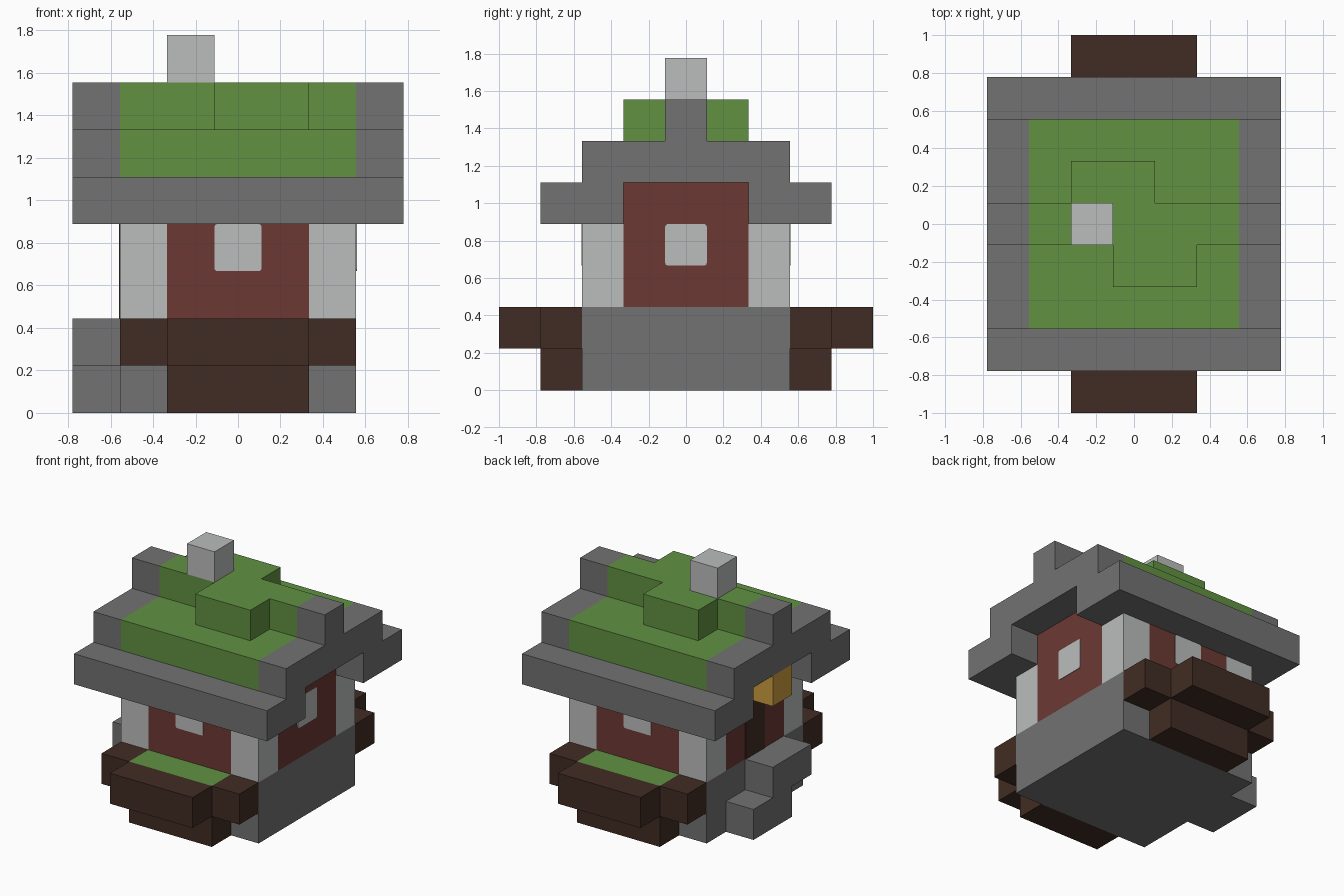
import bpy
import bmesh
from mathutils import Vector

U = 2 / 9  # one block

if "Cube" in bpy.data.objects:
    bpy.data.objects.remove(bpy.data.objects["Cube"], do_unlink=True)


def material(name, rgb):
    linear = [((c / 255 + 0.055) / 1.055) ** 2.4 for c in rgb] + [1]
    mat = bpy.data.materials.new(name)
    mat.use_nodes = True
    mat.diffuse_color = linear
    mat.node_tree.nodes["Principled BSDF"].inputs["Base Color"].default_value = linear
    return mat


stone = material("grey stone", (114, 114, 114))
plaster = material("pale plaster", (187, 189, 188))
brick = material("red brick", (108, 57, 52))
wood = material("dark wood", (65, 44, 35))
grass = material("grass green", (98, 145, 66))
gold = material("lantern gold", (205, 157, 62))


def finish(name, bm, mat):
    bmesh.ops.recalc_face_normals(bm, faces=bm.faces)
    mesh = bpy.data.meshes.new(name)
    bm.to_mesh(mesh)
    bm.free()
    mesh.materials.append(mat)
    obj = bpy.data.objects.new(name, mesh)
    bpy.context.collection.objects.link(obj)
    return obj


def box(name, mat, x, y, z, round_axis=None):
    """Box from (min, max) ranges in blocks, optionally with four rounded edges."""
    bm = bmesh.new()
    bmesh.ops.create_cube(bm, size=1)
    spans = (x, y, z)
    for v in bm.verts:
        v.co = Vector([U * (s[0] if c < 0 else s[1]) for s, c in zip(spans, v.co)])
    if round_axis is not None:
        edges = [e for e in bm.edges
                 if abs(e.verts[0].co[round_axis] - e.verts[1].co[round_axis]) > 1e-6]
        bmesh.ops.bevel(bm, geom=edges, offset=0.015, segments=3, profile=0.5,
                        affect='EDGES')
    return finish(name, bm, mat)


def mirrored(lo, hi, side):
    return (lo, hi) if side > 0 else (-hi, -lo)


# Foundation and walls
box("foundation", stone, (-2.5, 2.5), (-2.5, 2.5), (0, 2))
box("wall_front_to_back", brick, (-1.5, 1.5), (-2.5, 2.5), (2, 5))
box("wall_side_to_side", brick, (-2.5, 2.5), (-1.5, 1.5), (2, 5))
for sx, across in ((1, "left"), (-1, "right")):
    for sy, depth in ((1, "back"), (-1, "front")):
        box(f"{depth}_{across}_pillar", plaster, mirrored(1.5, 2.5, sx),
            mirrored(1.5, 2.5, sy), (2, 5))

# Windows, door and lantern
T = 0.02
for sy, depth in ((1, "back"), (-1, "front")):
    box(f"{depth}_window", plaster, (-0.5, 0.5), mirrored(2.5, 2.5 + T, sy), (3, 4), 1)
box("left_window", plaster, (2.5, 2.5 + T), (-0.5, 0.5), (3, 4), 0)
box("door", wood, (-2.5 - T, -2.5), (-0.5, 0.5), (2, 4))
box("lantern", gold, (-3.5, -2.5), (-0.5, 0.5), (4, 5))

# Steps up to the door
box("lower_step", stone, (-3.5, -2.5), (-0.5, 1.5), (0, 1))
box("upper_step", stone, (-3.5, -2.5), (-1.5, 0.5), (1, 2))

# Planters at front and back
for sy, depth in ((1, "back"), (-1, "front")):
    inner = mirrored(2.5, 3.5, sy)
    box(f"{depth}_planter_base", wood, (-1.5, 1.5), inner, (0, 1))
    box(f"{depth}_planter_grass", grass, (-1.5, 1.5), inner, (1, 2))
    box(f"{depth}_planter_rim", wood, (-1.5, 1.5), mirrored(3.5, 4.5, sy), (1, 2))
    for sx, across in ((1, "left"), (-1, "right")):
        box(f"{depth}_{across}_planter_end", wood, mirrored(1.5, 2.5, sx), inner, (1, 2))

# Stepped stone gables, one profile extruded at each end
half = [(1.5, 5), (1.5, 4), (3.5, 4), (3.5, 5), (2.5, 5), (2.5, 6), (0.5, 6), (0.5, 7)]
outline = half + [(-y, z) for y, z in reversed(half)]
for sx, across in ((1, "left"), (-1, "right")):
    bm = bmesh.new()
    face = bm.faces.new([bm.verts.new((sx * 2.5 * U, y * U, z * U)) for y, z in outline])
    out = bmesh.ops.extrude_face_region(bm, geom=[face], use_keep_orig=True)
    for v in out["geom"]:
        if isinstance(v, bmesh.types.BMVert):
            v.co.x += sx * U
    finish(f"{across}_gable", bm, stone)

# Eaves, grassy roof and chimney
for sy, depth in ((1, "back"), (-1, "front")):
    box(f"{depth}_eave", stone, (-2.5, 2.5), mirrored(2.5, 3.5, sy), (4, 5))
box("roof_slab", grass, (-2.5, 2.5), (-2.5, 2.5), (5, 6))
box("roof_ridge", grass, (-2.5, 2.5), (-0.5, 0.5), (6, 7))
box("back_roof_mound", grass, (-1.5, 0.5), (0.5, 1.5), (6, 7))
box("front_roof_mound", grass, (-0.5, 1.5), (-1.5, -0.5), (6, 7))
box("chimney", plaster, (-1.5, -0.5), (-0.5, 0.5), (7, 8))
